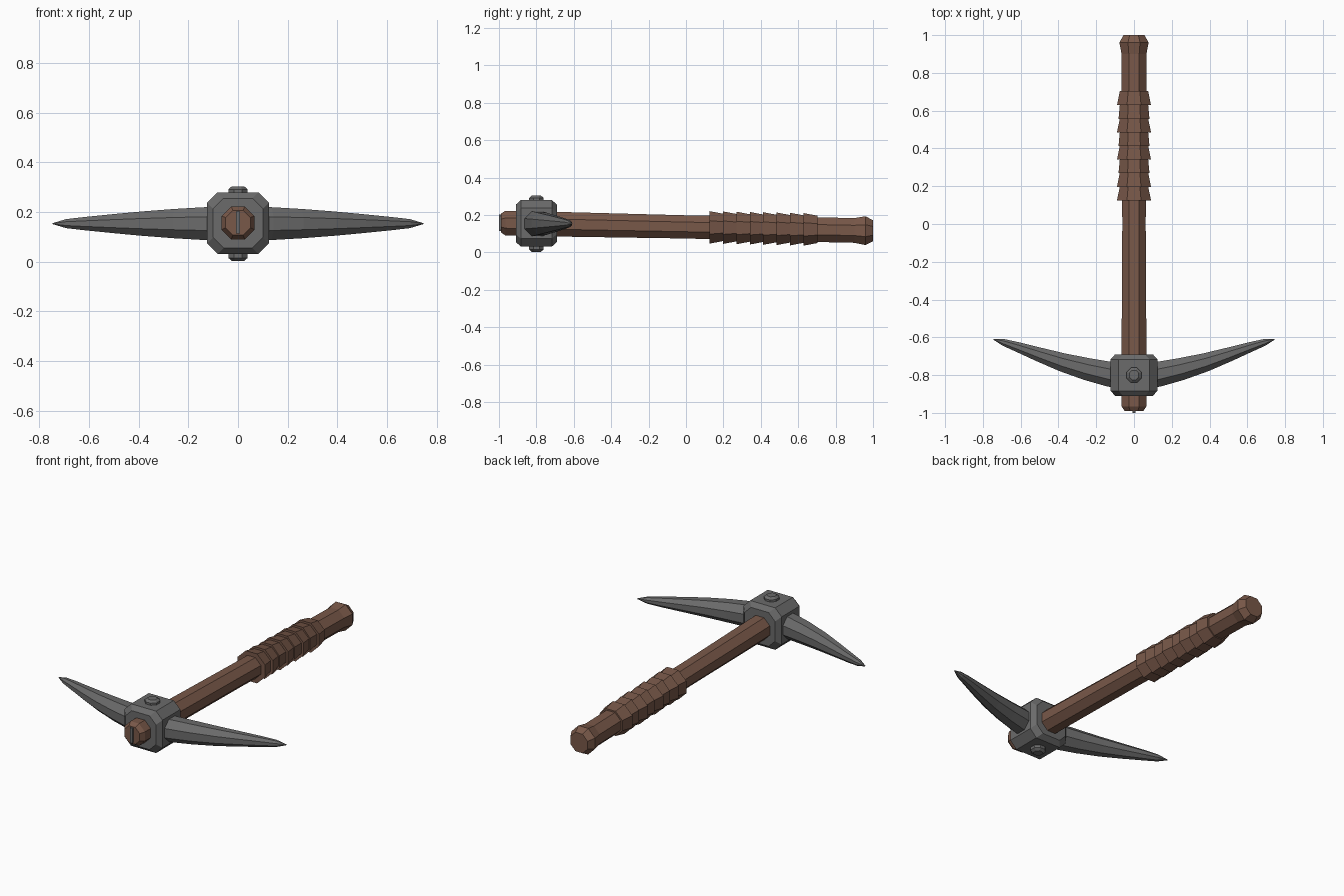
import bpy, bmesh, math
from mathutils import Vector

if "Cube" in bpy.data.objects:
    bpy.data.objects.remove(bpy.data.objects["Cube"], do_unlink=True)


def material(name, color):
    m = bpy.data.materials.new(name)
    m.use_nodes = True
    m.diffuse_color = (*color, 1)
    m.node_tree.nodes["Principled BSDF"].inputs["Base Color"].default_value = (*color, 1)
    return m


wood = material("brown wood", (0.19, 0.098, 0.066))
leather = material("brown leather", (0.18, 0.094, 0.064))
iron = material("dark iron", (0.145, 0.145, 0.145))


def octagon(center, u, v, a, b, cut=None):
    """Eight points: a rectangle of half sizes a, b with its corners cut off."""
    ca, cb = (cut, cut) if cut else (a * 0.586, b * 0.586)
    pts = [(a, b - cb), (a - ca, b), (ca - a, b), (-a, b - cb),
           (-a, cb - b), (ca - a, -b), (a - ca, -b), (a, cb - b)]
    return [Vector(center) + u * p + v * q for p, q in pts]


def loft(name, rings, mat):
    """Skin a row of octagons and close both ends."""
    bm = bmesh.new()
    rows = [[bm.verts.new(p) for p in ring] for ring in rings]
    for r, s in zip(rows, rows[1:]):
        for i in range(8):
            j = (i + 1) % 8
            bm.faces.new((r[i], r[j], s[j], s[i]))
    bm.faces.new(rows[0])
    bm.faces.new(rows[-1])
    bmesh.ops.recalc_face_normals(bm, faces=bm.faces)
    mesh = bpy.data.meshes.new(name)
    bm.to_mesh(mesh)
    bm.free()
    mesh.materials.append(mat)
    obj = bpy.data.objects.new(name, mesh)
    bpy.context.collection.objects.link(obj)
    return obj


X, Y, Z = Vector((1, 0, 0)), Vector((0, 1, 0)), Vector((0, 0, 1))


def axis_z(y):
    """Height of the slightly sloping handle axis."""
    return 0.136 - 0.021 * y


# Handle: slim shaft with a flared butt
shaft = [(-0.99, 0.05), (-0.965, 0.066), (-0.7, 0.066), (0, 0.062), (0.72, 0.066),
         (0.9, 0.066), (0.96, 0.077), (1.0, 0.056)]
shaft = [octagon((0, y, axis_z(y)), X, Z, r, r) for y, r in shaft]
loft("handle", shaft, wood)

# Grip: overlapping tapered wraps
for i in range(8):
    y = 0.125 + 0.072 * i
    wide = 0.09 if i == 0 or i % 2 else 0.082
    loft(f"grip_wrap_{i + 1}",
         [octagon((0, y, axis_z(y)), X, Z, wide, 0.087),
          octagon((0, y + 0.074, axis_z(y)), X, Z, 0.075, 0.073)], leather)

# Head block with chamfered edges
block = [(-0.91, 0.1), (-0.883, 0.124), (-0.717, 0.124), (-0.69, 0.1)]
loft("head_block", [octagon((0, y, 0.155), X, Z, r, r, 0.042) for y, r in block], iron)

# Curved spikes, one on each side
spike = [(0.08, -0.803, 0.067), (0.13, -0.795, 0.066), (0.25, -0.768, 0.059),
         (0.38, -0.732, 0.049), (0.5, -0.692, 0.038), (0.62, -0.65, 0.026),
         (0.69, -0.627, 0.018), (0.745, -0.61, 0.002)]
for side, label in ((1, "left"), (-1, "right")):
    rings = []
    for k, (x, y, r) in enumerate(spike):
        p, q = spike[max(k - 1, 0)], spike[min(k + 1, len(spike) - 1)]
        across = Vector((-(q[1] - p[1]) * side, q[0] - p[0], 0)).normalized()
        rings.append(octagon((x * side, y, 0.153), across, Z, r, r))
    loft(f"spike_{label}", rings, iron)

# Bolts above and below the head
for side, label in ((1, "top"), (-1, "bottom")):
    loft(f"bolt_{label}",
         [octagon((0, -0.8, 0.153 + side * h), X, Y, r, r)
          for h, r in ((0.11, 0.039), (0.138, 0.039), (0.15, 0.025))], iron)

# Iron wedge driven into the front end of the handle
loft("handle_wedge", [octagon((0, y, 0.158), X, Z, 0.008, 0.045, 0.002)
                      for y in (-1.0, -0.95)], iron)
